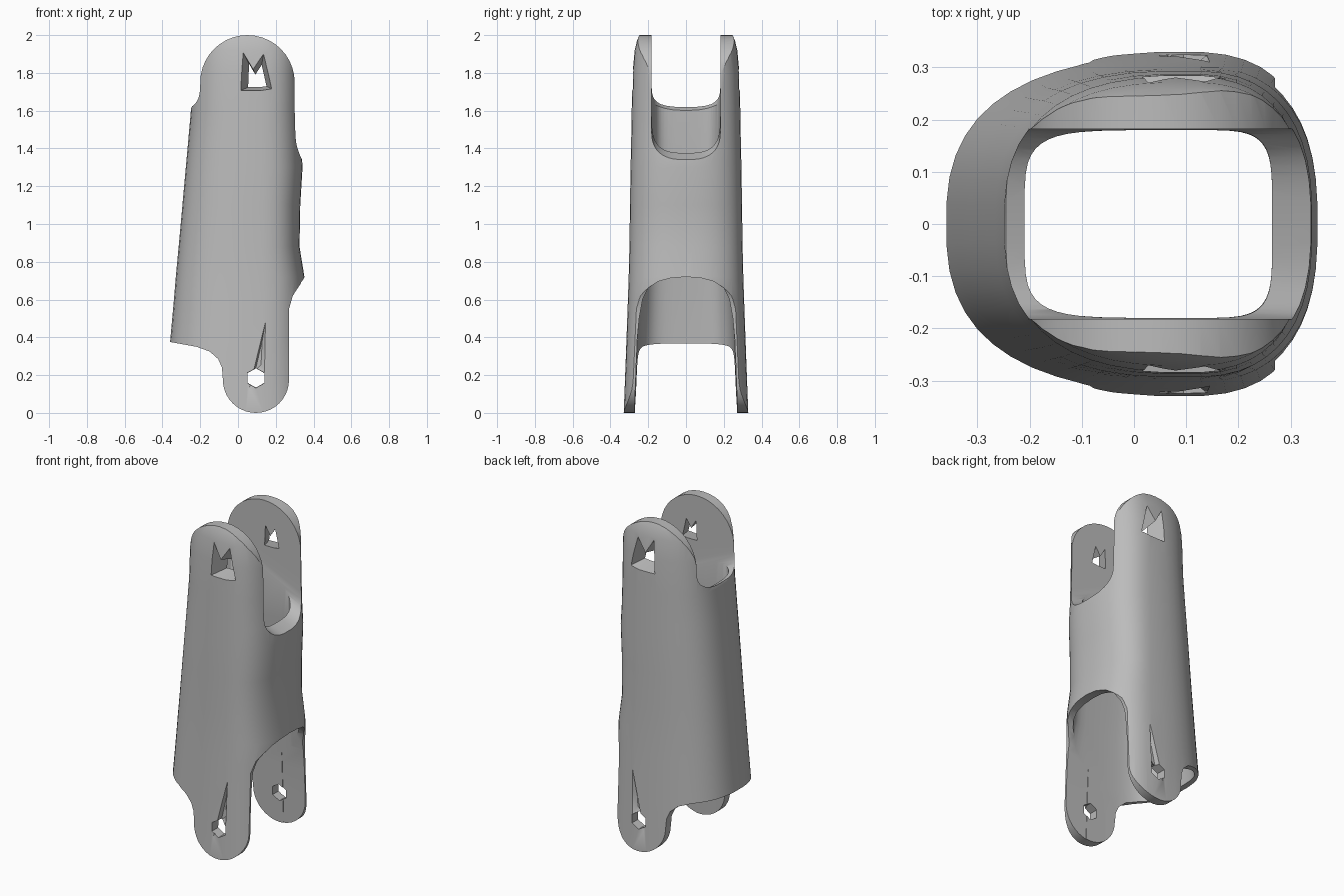
import bpy, bmesh, math

if "Cube" in bpy.data.objects:
    bpy.data.objects.remove(bpy.data.objects["Cube"], do_unlink=True)

grey = bpy.data.materials.new("plain_grey")
grey.use_nodes = True
grey.diffuse_color = (0.5, 0.5, 0.5, 1)
grey.node_tree.nodes["Principled BSDF"].inputs["Base Color"].default_value = (0.5, 0.5, 0.5, 1)


def loft(name, rings):
    """Closed solid through rings that have equal point counts."""
    bm = bmesh.new()
    loops = [[bm.verts.new(p) for p in ring] for ring in rings]
    n = len(loops[0])
    for a, b in zip(loops, loops[1:]):
        for i in range(n):
            j = (i + 1) % n
            bm.faces.new((a[i], a[j], b[j], b[i]))
    bm.faces.new(loops[0])
    bm.faces.new(loops[-1])
    bmesh.ops.recalc_face_normals(bm, faces=bm.faces[:])
    mesh = bpy.data.meshes.new(name)
    bm.to_mesh(mesh)
    bm.free()
    mesh.materials.append(grey)
    obj = bpy.data.objects.new(name, mesh)
    bpy.context.collection.objects.link(obj)
    return obj


def section(z, left, right, half, power, n=48):
    """Lopsided superellipse ring at height z."""
    mid, ring = 0.1, []
    for i in range(n):
        t = math.tau * (i + 0.5) / n
        c, s = math.cos(t), math.sin(t)
        reach = right - mid if c > 0 else mid - left
        ring.append((mid + math.copysign(reach * abs(c) ** (2 / power), c),
                     math.copysign(half * abs(s) ** (2 / power), s), z))
    return ring


def arc(cx, cz, r, start, end, n=20):
    return [(cx + r * math.cos(math.radians(start + (end - start) * i / n)),
             cz + r * math.sin(math.radians(start + (end - start) * i / n)))
            for i in range(n + 1)]


def combine(target, cutter, operation):
    cutter.hide_render = True
    mod = target.modifiers.new("cut", 'BOOLEAN')
    mod.operation, mod.solver, mod.object = operation, 'EXACT', cutter
    bpy.context.view_layer.objects.active = target
    bpy.ops.object.modifier_apply(modifier=mod.name)
    bpy.data.objects.remove(cutter, do_unlink=True)


# Outer body: height, left, right, half depth
OUTER = [(-0.05, -0.40, 0.37, 0.332), (0.38, -0.36, 0.36, 0.316),
         (0.60, -0.34, 0.355, 0.308), (0.72, -0.33, 0.352, 0.304),
         (0.88, -0.315, 0.326, 0.30), (1.10, -0.295, 0.33, 0.297),
         (1.30, -0.277, 0.342, 0.294), (1.42, -0.266, 0.335, 0.291),
         (1.60, -0.25, 0.33, 0.288), (1.80, -0.245, 0.33, 0.283),
         (1.92, -0.24, 0.33, 0.272), (1.97, -0.24, 0.33, 0.26), (2.03, -0.24, 0.33, 0.235)]
body = loft("hollow_link_body", [section(*row, 2.6) for row in OUTER])

# Inner cavity: height, left, right, half depth, squareness
INNER = [(-0.1, -0.35, 0.33, 0.275, 4), (0.38, -0.315, 0.32, 0.256, 4),
         (0.70, -0.28, 0.30, 0.24, 4), (1.0, -0.25, 0.275, 0.215, 4.5),
         (1.3, -0.222, 0.265, 0.18, 5), (2.1, -0.19, 0.265, 0.18, 6)]
combine(body, loft("cavity_cutter", [section(*row) for row in INNER]), 'DIFFERENCE')

# Side outline with round lugs at both ends
outline = arc(0.095, 0.175, 0.175, 0, -180)
outline += [(-0.085, 0.24), (-0.105, 0.285), (-0.15, 0.325), (-0.22, 0.35),
            (-0.34, 0.372), (-0.45, 0.39), (-0.45, 1.5), (-0.255, 1.6), (-0.215, 1.68)]
outline += arc(0.05, 1.75, 0.25, 180, 0)
outline += [(0.31, 1.45), (0.45, 1.4), (0.45, 0.74), (0.355, 0.72), (0.29, 0.62), (0.27, 0.55)]
combine(body, loft("outline_cutter", [[(x, y, z) for x, z in outline] for y in (-0.5, 0.5)]),
        'INTERSECT')

# Upper fork opening, sloping down toward the left side
fork = [(-0.182, 1.0), (0.182, 1.0)]
for i in range(25):
    t = math.pi * i / 24
    c = math.cos(t)
    fork.append((math.copysign(0.182 * abs(c) ** 0.7, c), 0.14 - 0.14 * math.sin(t) ** 0.7))
combine(body, loft("fork_cutter", [[(x, y, z + 1.502 - 0.475 * x) for y, z in fork]
                                   for x in (-0.5, 0.5)]), 'DIFFERENCE')

# Lower arch through the left wall
half_arch = [(0.277, -0.1), (0.259, 0.38), (0.248, 0.5), (0.23, 0.6),
             (0.20, 0.66), (0.15, 0.695), (0.08, 0.714)]
arch = half_arch + [(0, 0.72)] + [(-y, z) for y, z in reversed(half_arch)]
combine(body, loft("arch_cutter", [[(x, y, z) for y, z in arch] for x in (0.12, 0.6)]),
        'DIFFERENCE')


def pocket(name, points, centre, side, outer_y, inner_y, scale):
    """Tapered hole or groove running inward along y."""
    cx, cz = centre
    rings = [[(cx + (x - cx) * k, side * y, cz + (z - cz) * k) for x, z in points]
             for y, k in ((outer_y, 1), (inner_y, scale))]
    combine(body, loft(name, rings), 'DIFFERENCE')


# Pin holes and creases, the same on both lugs
peaks = [(0.0, 1.70), (0.01, 1.94), (0.075, 1.83), (0.14, 1.93), (0.19, 1.71), (0.12, 1.70)]
crease = [(0.05, 0.10), (0.17, 0.62), (0.15, 0.20)]
for side in (1, -1):
    pocket("upper_hole_cutter", peaks, (0.11, 1.75), side, 0.32, 0.15, 0.4)
    pocket("lower_hole_cutter", arc(0.095, 0.185, 0.055, 30, 330, 5), (0.095, 0.185),
           side, 0.40, 0.2, 0.9)
    pocket("crease_cutter", crease, (0.11, 0.28), side, 0.335, 0.293, 0.3)

# Smooth shading with sharp cut edges
bpy.ops.object.select_all(action='DESELECT')
body.select_set(True)
bpy.context.view_layer.objects.active = body
bpy.ops.object.shade_smooth_by_angle(angle=math.radians(35))
